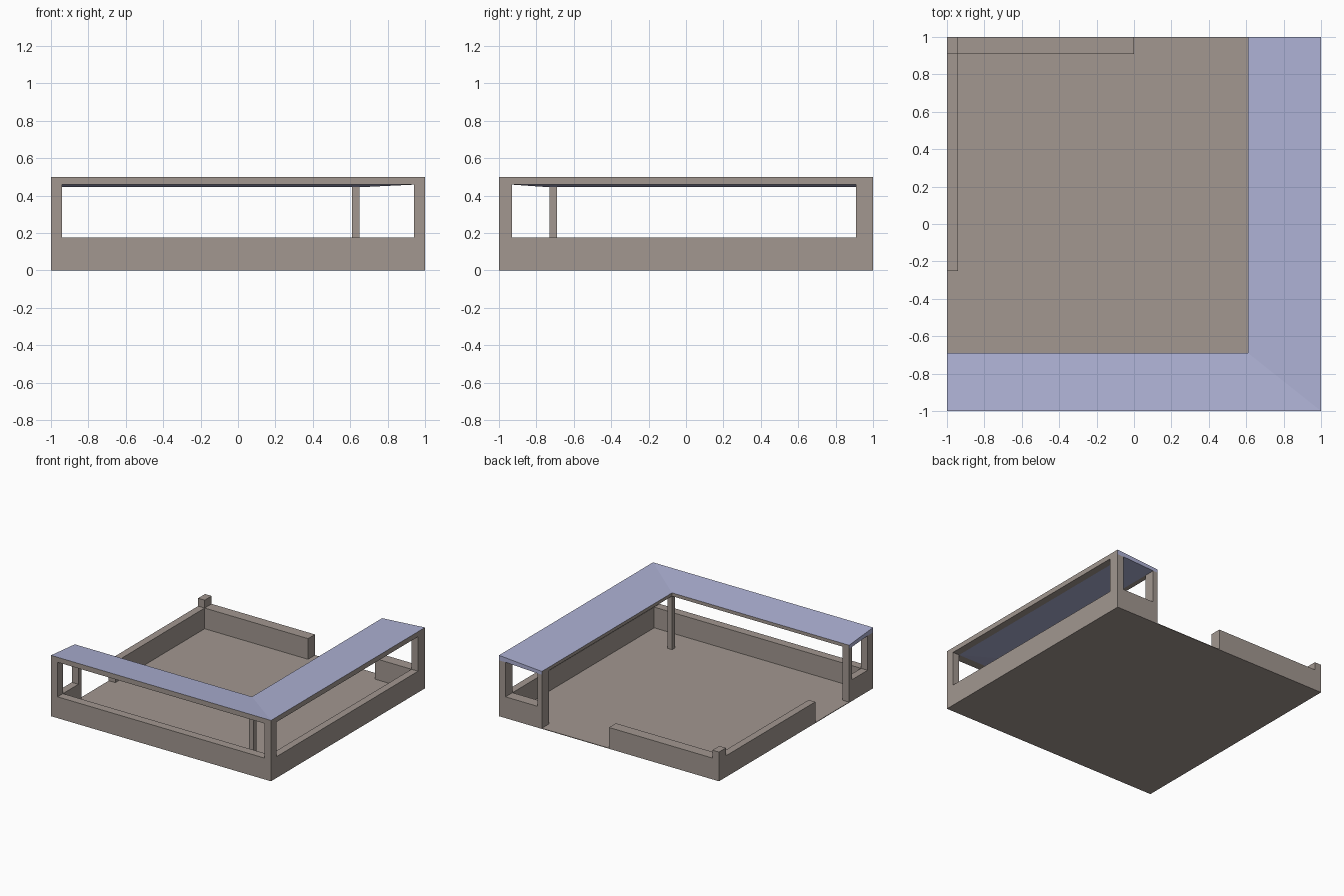
import bpy, bmesh

if "Cube" in bpy.data.objects:
    bpy.data.objects.remove(bpy.data.objects["Cube"])


def material(name, color):
    m = bpy.data.materials.new(name)
    m.diffuse_color = color
    m.use_nodes = True
    m.node_tree.nodes["Principled BSDF"].inputs["Base Color"].default_value = m.diffuse_color
    return m


stone = material("stone", (0.36, 0.31, 0.28, 1))
blue = material("roof_blue", (0.42, 0.44, 0.66, 1))


def finish(name, bm, *mats):
    bmesh.ops.recalc_face_normals(bm, faces=bm.faces)
    me = bpy.data.meshes.new(name)
    bm.to_mesh(me)
    bm.free()
    for m in mats:
        me.materials.append(m)
    ob = bpy.data.objects.new(name, me)
    bpy.context.collection.objects.link(ob)
    return ob


def box(name, x, y, z):
    bm = bmesh.new()
    bmesh.ops.create_cube(bm, size=1)
    for v in bm.verts:
        v.co = [(a + b) / 2 + c * (b - a) for c, (a, b) in zip(v.co, (x, y, z))]
    return finish(name, bm, stone)


SILL, BEAM, INNER = 0.175, 0.459, 0.445
TX, TF, TB = 0.06, 0.07, 0.09       # side, front and back wall thickness
IX, IY = 0.61, -0.69                # inner edge of the covered walkway
P = 0.04                            # slim post width
FL = 0.005

# Floor slab
box("floor", (-1, 1), (-1, 1), (0, FL))

# Low parapets under the roofed walkway
box("front_parapet", (-1, 1), (-1, -1 + TF), (FL, SILL))
box("right_parapet", (1 - TX, 1), (-1 + TF, 1), (FL, SILL))
box("left_end_parapet", (-1, -1 + TX), (-1 + TF, IY - P), (FL, SILL))
box("back_end_parapet", (IX + P, 1 - TX), (1 - TB, 1), (FL, SILL))

# Outer corner posts
box("front_left_post", (-1, -1 + TX), (-1, -1 + TF), (SILL, BEAM))
box("front_right_post", (1 - TX, 1), (-1, -1 + TF), (SILL, BEAM))
box("back_right_post", (1 - TX, 1), (1 - TB, 1), (SILL, BEAM))

# Slim posts on the inner edge
box("inner_corner_post", (IX, IX + P), (IY - P, IY), (FL, INNER))
box("left_end_post", (-1, -1 + TX), (IY - P, IY), (FL, INNER))
box("back_end_post", (IX, IX + P), (1 - TB, 1), (FL, INNER))

# Free-standing low walls around the open corner, with a corner pier
box("left_low_wall", (-1, -1 + TX), (-0.25, 1 - TB), (FL, SILL))
box("back_low_wall", (-1 + TX, 0), (1 - TB, 1), (FL, SILL))
box("back_left_pier", (-1, -1 + TX), (1 - TB, 1), (FL, 0.24))

# Sloping L-shaped roof: one section mitred round the front right corner
# Section points: inset from right edge, inset from front edge, height
wx, wy = 1 - IX, 1 + IY
section = [(0, 0, 0.5), (wx, wy, 0.472), (wx, wy, INNER),
           (wx - P, wy - P, INNER), (TX, TF, BEAM), (0, 0, BEAM)]
is_stone = [0, 1, 1, 0, 1, 1]
bm = bmesh.new()
rings = [
    [bm.verts.new((-1, -1 + b, z)) for a, b, z in section],
    [bm.verts.new((1 - a, -1 + b, z)) for a, b, z in section],
    [bm.verts.new((1 - a, 1, z)) for a, b, z in section],
]
n = len(section)
for r, s in zip(rings, rings[1:]):
    for i in range(n):
        j = (i + 1) % n
        f = bm.faces.new((r[i], r[j], s[j], s[i]))
        f.material_index = is_stone[i]
bm.faces.new(rings[0])
bm.faces.new(rings[-1])
finish("roof", bm, blue, stone)
